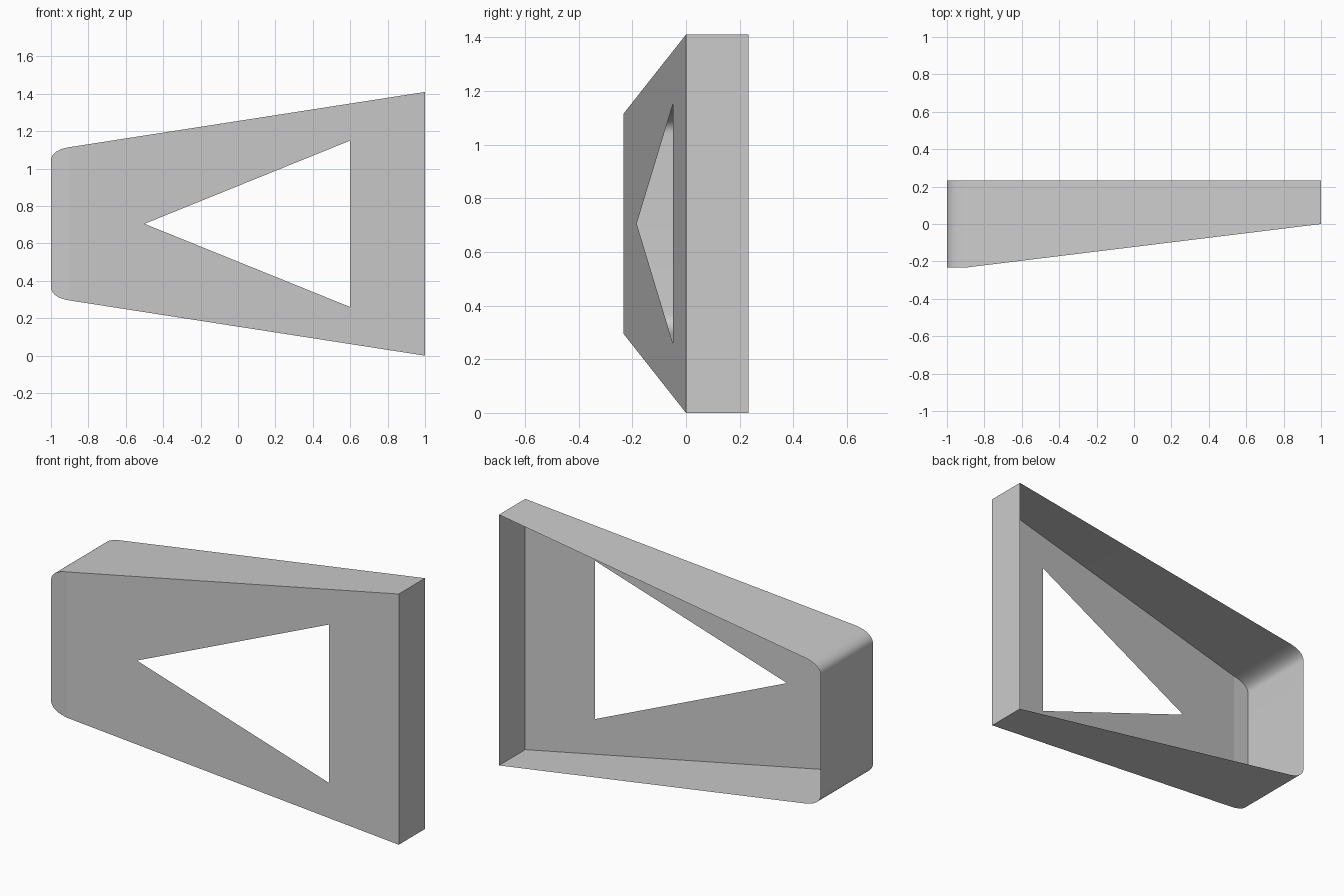
import bpy, bmesh

if "Cube" in bpy.data.objects:
    bpy.data.objects.remove(bpy.data.objects["Cube"])

MID, TOP = 0.705, 1.41        # mirror height, full height
DEPTH = 0.233                 # half depth
BEND = -0.9                   # the front is flat left of here, slanted right of it


def front_y(x):
    return -DEPTH * min(1.0, (1.0 - x) / (1.0 - BEND))


# Upper half is modelled with z measured from the mirror height
H = TOP - MID
shoulder = (BEND, 0.41)


def rounded_corner(p0, p1, p2, steps=12):
    pts = []
    for i in range(steps + 1):
        t = i / steps
        pts.append(tuple((1 - t) ** 2 * a + 2 * t * (1 - t) * b + t * t * c
                         for a, b, c in zip(p0, p1, p2)))
    return pts


arc = rounded_corner((-1, 0.335), (-1, 0.394), shoulder)
bm = bmesh.new()


def add_face(points, smooth=False):
    face = bm.faces.new([bm.verts.new(p) for p in points])
    face.smooth = smooth


def add_front(outline):
    add_face([(x, front_y(x), z) for x, z in outline])


# Slanted front panel, wrapped around half of the triangular opening
add_front([(BEND, 0), (-0.5, 0), (0.6, 0.445), (0.6, 0), (1, 0), (1, H), shoulder])

# Flat strip at the rounded end
add_front([(-1, 0), (BEND, 0)] + arc[::-1])

# Thin side walls running to the open back
rim = [(-1, 0)] + arc + [(1, H), (1, 0)]
for (xa, za), (xb, zb) in zip(rim, rim[1:]):
    add_face([(xa, front_y(xa), za), (xb, front_y(xb), zb),
              (xb, DEPTH, zb), (xa, DEPTH, za)], smooth=True)

# Weld, and keep the real corners crisp
bmesh.ops.remove_doubles(bm, verts=bm.verts, dist=1e-5)
for e in bm.edges:
    if len(e.link_faces) == 2:
        flat_side = any(not f.smooth for f in e.link_faces)
        e.smooth = not flat_side and e.calc_face_angle() < 0.5

mesh = bpy.data.meshes.new("tapered_cover")
bm.to_mesh(mesh)
bm.free()

cover = bpy.data.objects.new("tapered_cover", mesh)
cover.location.z = MID
bpy.context.collection.objects.link(cover)

# Lower half
mirror = cover.modifiers.new("lower_half", 'MIRROR')
mirror.use_axis = (False, False, True)
mirror.merge_threshold = 0.0001
